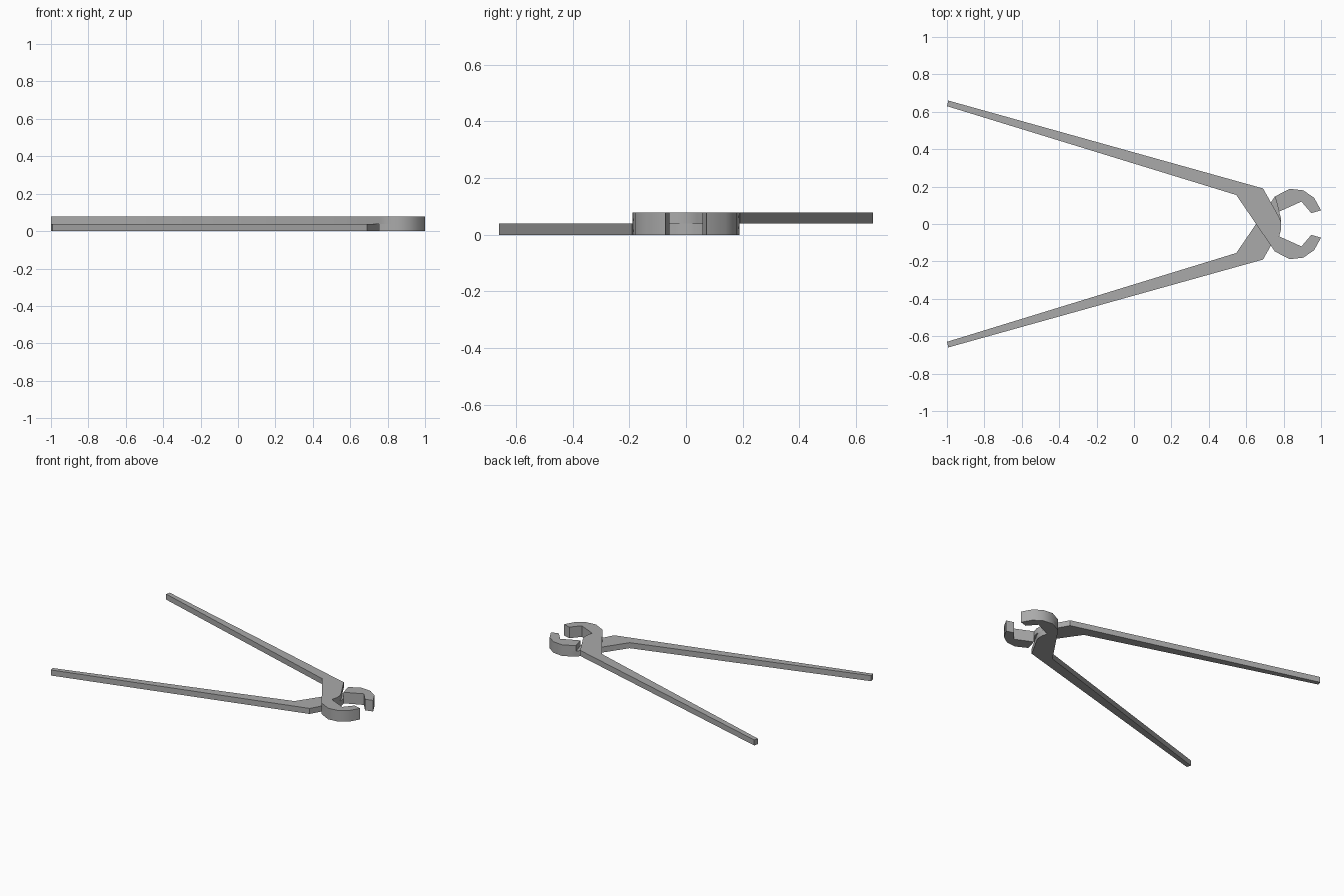
import bpy, bmesh, math
from mathutils import Matrix, Vector

cube = bpy.data.objects.get("Cube")
if cube:
    bpy.data.objects.remove(cube, do_unlink=True)

LAYER = 0.039  # thickness of one arm; the jaws are two layers deep

steel = bpy.data.materials.new("grey steel")
steel.use_nodes = True
steel.diffuse_color = (0.4, 0.4, 0.4, 1)
steel.node_tree.nodes["Principled BSDF"].inputs["Base Color"].default_value = (0.4, 0.4, 0.4, 1)

# Outlines seen from above; arm and jaw share the edge heel - throat
heel, throat = (0.753, -0.147), (0.776, -0.066)
arm = [heel, (0.547, 0.155), (-1, 0.63), (-0.993, 0.66), (0.69, 0.19),
       (0.774, 0.04), (0.786, 0.01), (0.786, -0.03), throat]
jaw = [throat, (0.895, -0.12), (0.948, -0.058), (1, -0.073),
       (0.963, -0.14), (0.905, -0.18), (0.833, -0.188), heel]


def extrude_down(bm, faces):
    result = bmesh.ops.extrude_face_region(bm, geom=faces)["geom"]
    verts = [g for g in result if isinstance(g, bmesh.types.BMVert)]
    bmesh.ops.translate(bm, verts=verts, vec=(0, 0, -LAYER))
    return [g for g in result if isinstance(g, bmesh.types.BMFace)]


def pincer_half(name, turned):
    bm = bmesh.new()
    verts = {p: bm.verts.new((*p, LAYER)) for p in arm + jaw[1:-1]}
    tops = [bm.faces.new([verts[p] for p in outline]) for outline in (arm, jaw)]
    # Thin arm, then the jaw carried down to full depth
    bottoms = extrude_down(bm, tops)
    jaw_bottom = max(bottoms, key=lambda f: f.calc_center_median().x)
    extrude_down(bm, [jaw_bottom])
    bmesh.ops.recalc_face_normals(bm, faces=bm.faces)
    # The second half is the first turned over about the long axis
    if turned:
        bm.transform(Matrix.Rotation(math.pi, 4, 'X'))
    bm.transform(Matrix.Translation(Vector((0, 0, LAYER))))
    mesh = bpy.data.meshes.new(name)
    bm.to_mesh(mesh)
    bm.free()
    mesh.materials.append(steel)
    obj = bpy.data.objects.new(name, mesh)
    bpy.context.collection.objects.link(obj)
    bpy.ops.object.select_all(action='DESELECT')
    obj.select_set(True)
    bpy.context.view_layer.objects.active = obj
    bpy.ops.object.shade_smooth_by_angle(angle=math.radians(40))


pincer_half("upper_pincer_half", False)
pincer_half("lower_pincer_half", True)
